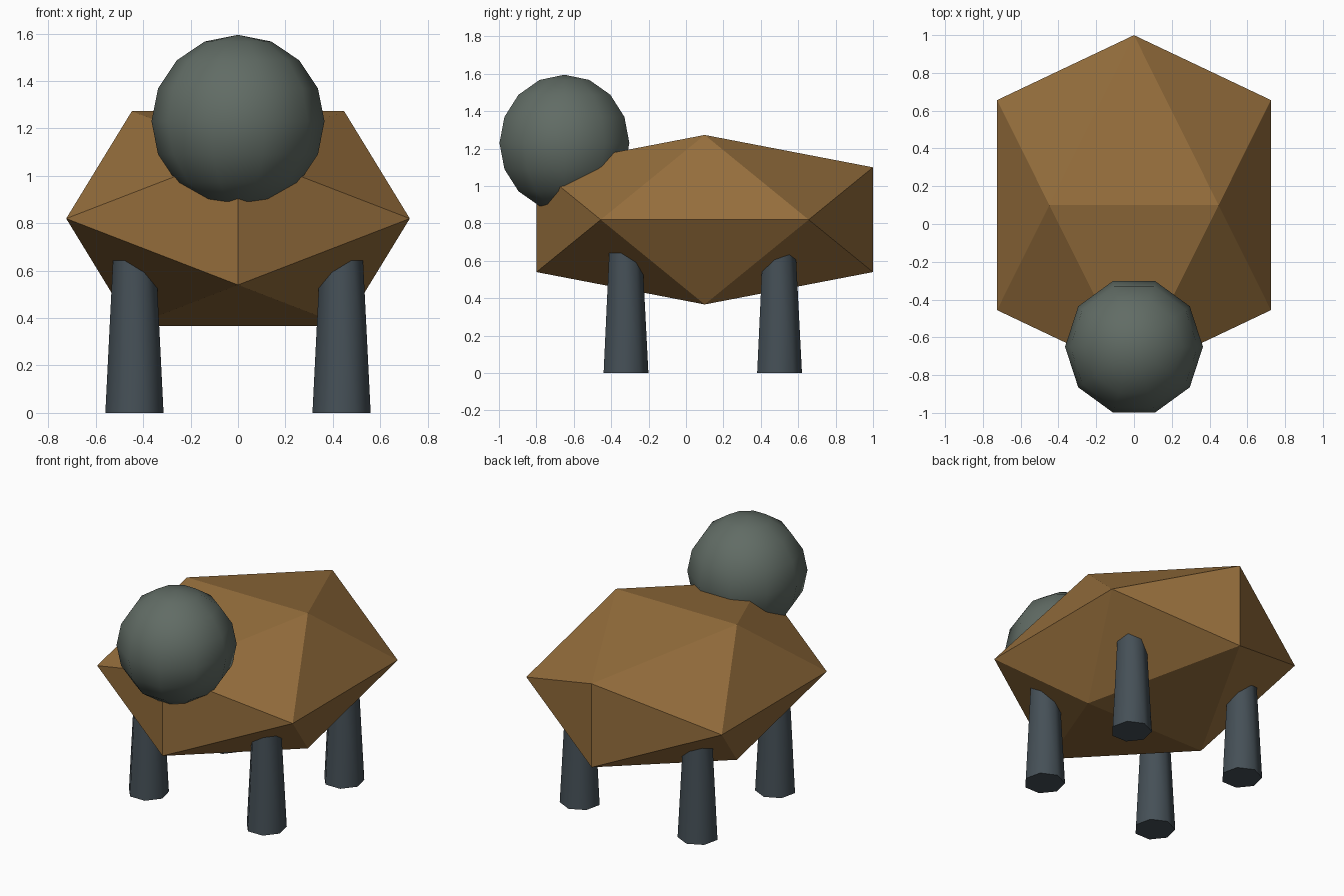
import bpy, bmesh, math

if "Cube" in bpy.data.objects:
    bpy.data.objects.remove(bpy.data.objects["Cube"])


def paint(obj, name, rgb):
    mat = bpy.data.materials.get(name) or bpy.data.materials.new(name)
    mat.diffuse_color = (*rgb, 1)
    mat.use_nodes = True
    mat.node_tree.nodes["Principled BSDF"].inputs["Base Color"].default_value = mat.diffuse_color
    obj.data.materials.append(mat)


# Body: stretched 20-sided solid, hull of three golden rectangles, flat shaded
PHI = (1 + math.sqrt(5)) / 2
SX, SY, SZ = 0.448, 0.556, 0.28
bm = bmesh.new()
for a in (-1, 1):
    for b in (-PHI, PHI):
        for p in ((a, 0, b), (b, a, 0), (0, b, a)):
            bm.verts.new((p[0] * SX, p[1] * SY, p[2] * SZ))
bmesh.ops.convex_hull(bm, input=bm.verts)
bmesh.ops.recalc_face_normals(bm, faces=bm.faces)
mesh = bpy.data.meshes.new("body")
bm.to_mesh(mesh)
bm.free()
body = bpy.data.objects.new("body", mesh)
body.location = (0, 0.1, 0.82)
bpy.context.collection.objects.link(body)
paint(body, "brown", (0.30, 0.155, 0.045))

# Head: smooth low-poly ball with side corners on the x axis
bpy.ops.mesh.primitive_uv_sphere_add(segments=10, ring_count=8, radius=0.365,
                                     location=(0, -0.65, 1.23),
                                     rotation=(0, 0, math.pi / 2))
head = bpy.context.object
head.name = "head"
bpy.ops.object.shade_smooth()
paint(head, "grey_green", (0.12, 0.15, 0.13))

# Legs: four tapered seven-sided posts sunk into the body
LEG_H = 0.7
for end, y in (("front", -0.327), ("back", 0.494)):
    for side, sx in (("left", -1), ("right", 1)):
        bpy.ops.mesh.primitive_cone_add(vertices=7, radius1=0.126, radius2=0.09,
                                        depth=LEG_H,
                                        location=(sx * 0.437, y, LEG_H / 2))
        leg = bpy.context.object
        leg.name = f"{end}_{side}_leg"
        bpy.ops.object.shade_smooth_by_angle(angle=math.radians(60))
        paint(leg, "blue_grey", (0.06, 0.08, 0.095))
